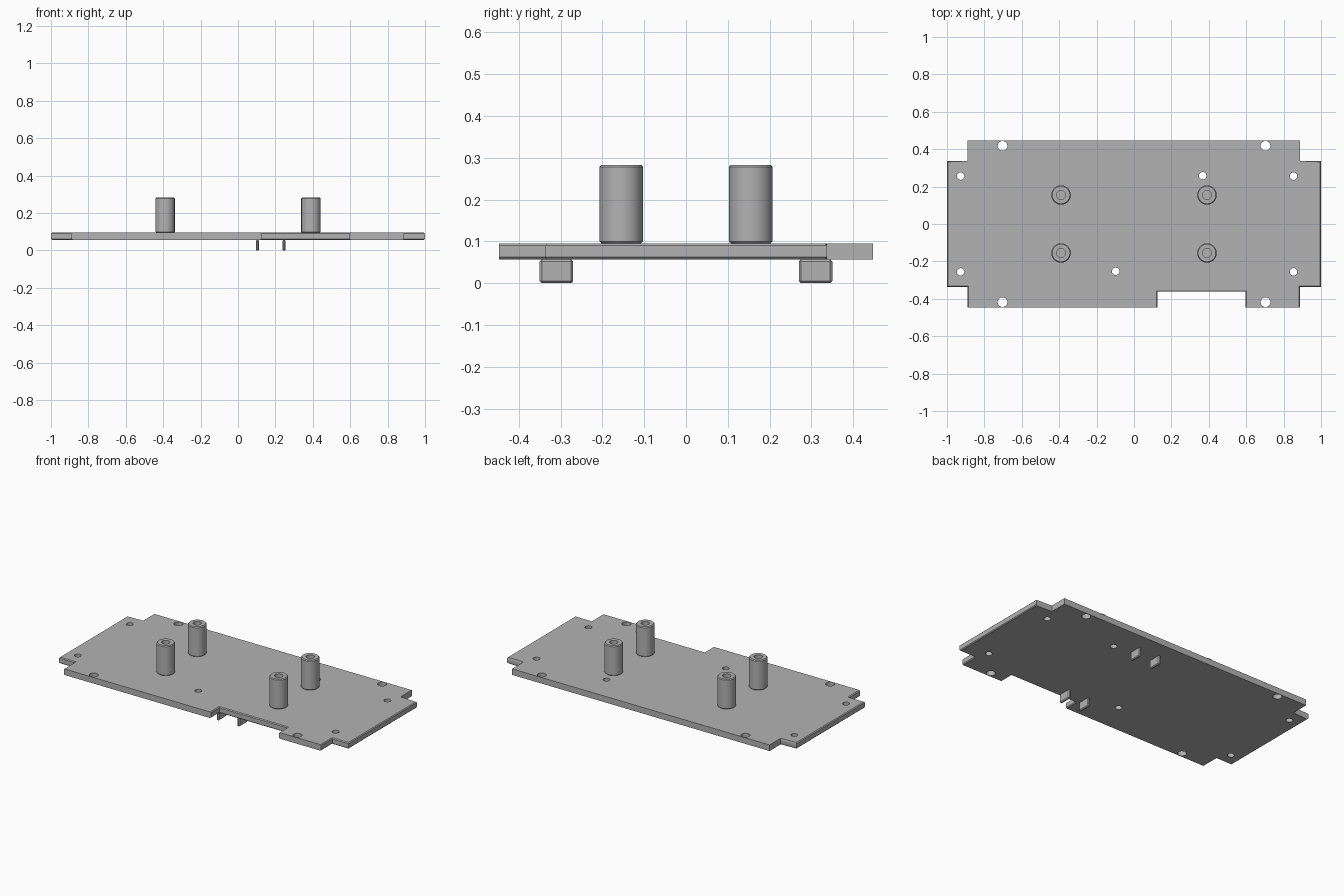
import bpy, bmesh, math
from mathutils import Matrix, Vector

cube = bpy.data.objects.get("Cube")
if cube:
    bpy.data.objects.remove(cube, do_unlink=True)

grey = bpy.data.materials.new("plain_grey")
grey.use_nodes = True
COLOUR = (0.45, 0.45, 0.45, 1)
grey.diffuse_color = COLOUR
grey.node_tree.nodes["Principled BSDF"].inputs["Base Color"].default_value = COLOUR

BOTTOM, TOP = 0.057, 0.095   # plate faces
DEPTH, SHOULDER = 0.447, 0.337


def make_object(name, bm, material=grey):
    bmesh.ops.recalc_face_normals(bm, faces=bm.faces)
    mesh = bpy.data.meshes.new(name)
    bm.to_mesh(mesh)
    bm.free()
    mesh.materials.append(material)
    obj = bpy.data.objects.new(name, mesh)
    bpy.context.collection.objects.link(obj)
    return obj


def smooth(obj):
    bpy.ops.object.select_all(action='DESELECT')
    obj.select_set(True)
    bpy.context.view_layer.objects.active = obj
    bpy.ops.object.shade_smooth_by_angle(angle=math.radians(30))


# Plate outline with corner notches and a front cut-out
outline = [(-0.89, -DEPTH), (0.125, -DEPTH), (0.125, -0.362), (0.596, -0.362),
           (0.596, -DEPTH), (0.887, -DEPTH), (0.887, -SHOULDER), (1, -SHOULDER),
           (1, SHOULDER), (0.887, SHOULDER), (0.887, DEPTH), (-0.89, DEPTH),
           (-0.89, SHOULDER), (-1, SHOULDER), (-1, -SHOULDER), (-0.89, -SHOULDER)]
bm = bmesh.new()
base = bm.faces.new([bm.verts.new((x, y, BOTTOM)) for x, y in outline])
grown = bmesh.ops.extrude_face_region(bm, geom=[base])
bmesh.ops.translate(bm, vec=(0, 0, TOP - BOTTOM),
                    verts=[v for v in grown["geom"] if isinstance(v, bmesh.types.BMVert)])


def is_chamfered(edge):
    a, b = (v.co for v in edge.verts)
    mid = (a + b) / 2
    return abs(a.z - b.z) < 0.001 and abs(mid.y) < DEPTH - 0.01 and mid.y < SHOULDER + 0.01


bmesh.ops.bevel(bm, geom=[e for e in bm.edges if is_chamfered(e)], offset=0.005,
                segments=1, affect='EDGES', clamp_overlap=True)
plate = make_object("plate", bm)

# Round holes through the plate
big_holes = [(sx * 0.703, sy * 0.418, 0.026) for sx in (-1, 1) for sy in (-1, 1)]
small_holes = [(x, y, 0.02) for x in (-0.927, 0.853) for y in (-0.256, 0.256)]
small_holes += [(0.367, 0.258, 0.02), (-0.098, -0.253, 0.02)]
bm = bmesh.new()
for x, y, r in big_holes + small_holes:
    bmesh.ops.create_cone(bm, cap_ends=True, segments=32, radius1=r, radius2=r, depth=0.2,
                          matrix=Matrix.Translation((x, y, TOP)))
cutter = make_object("hole_cutter", bm)
cutter.hide_render = True
cut = plate.modifiers.new("holes", 'BOOLEAN')
cut.operation, cut.solver, cut.object = 'DIFFERENCE', 'EXACT', cutter
smooth(plate)
bpy.ops.object.modifier_apply(modifier="holes")
bpy.data.objects.remove(cutter, do_unlink=True)


# Hollow posts, turned from a chamfered profile
def post(name, x, y):
    r, bore, top, c = 0.052, 0.024, 0.283, 0.005
    profile = [(bore, TOP), (r - c, TOP), (r, TOP + c), (r, top - c), (r - c, top),
               (bore, top)]
    bm = bmesh.new()
    verts = [bm.verts.new((px, 0, pz)) for px, pz in profile]
    edges = [bm.edges.new((verts[i], verts[i - 1])) for i in range(len(verts))]
    bmesh.ops.spin(bm, geom=verts + edges, cent=(0, 0, 0), axis=(0, 0, 1),
                   angle=math.tau, steps=40)
    bmesh.ops.remove_doubles(bm, verts=bm.verts, dist=0.0001)
    bmesh.ops.translate(bm, verts=bm.verts, vec=Vector((x, y, 0)))
    smooth(make_object(name, bm))


# Thin chamfered tabs beneath the plate
def tab(name, x, y):
    bm = bmesh.new()
    size = Matrix.Diagonal((0.017, 0.08, BOTTOM, 1))
    bmesh.ops.create_cube(bm, size=1, matrix=Matrix.Translation((x, y, BOTTOM / 2)) @ size)
    bmesh.ops.bevel(bm, geom=list(bm.edges), offset=0.005, segments=1, affect='EDGES')
    make_object(name, bm)


for end, sy in (("front", -1), ("back", 1)):
    for side, sx in (("right", -1), ("left", 1)):
        post(f"{end}_{side}_post", sx * 0.39, sy * 0.155)
    for side, x in (("right", 0.104), ("left", 0.246)):
        tab(f"{end}_{side}_tab", x, sy * 0.31)
